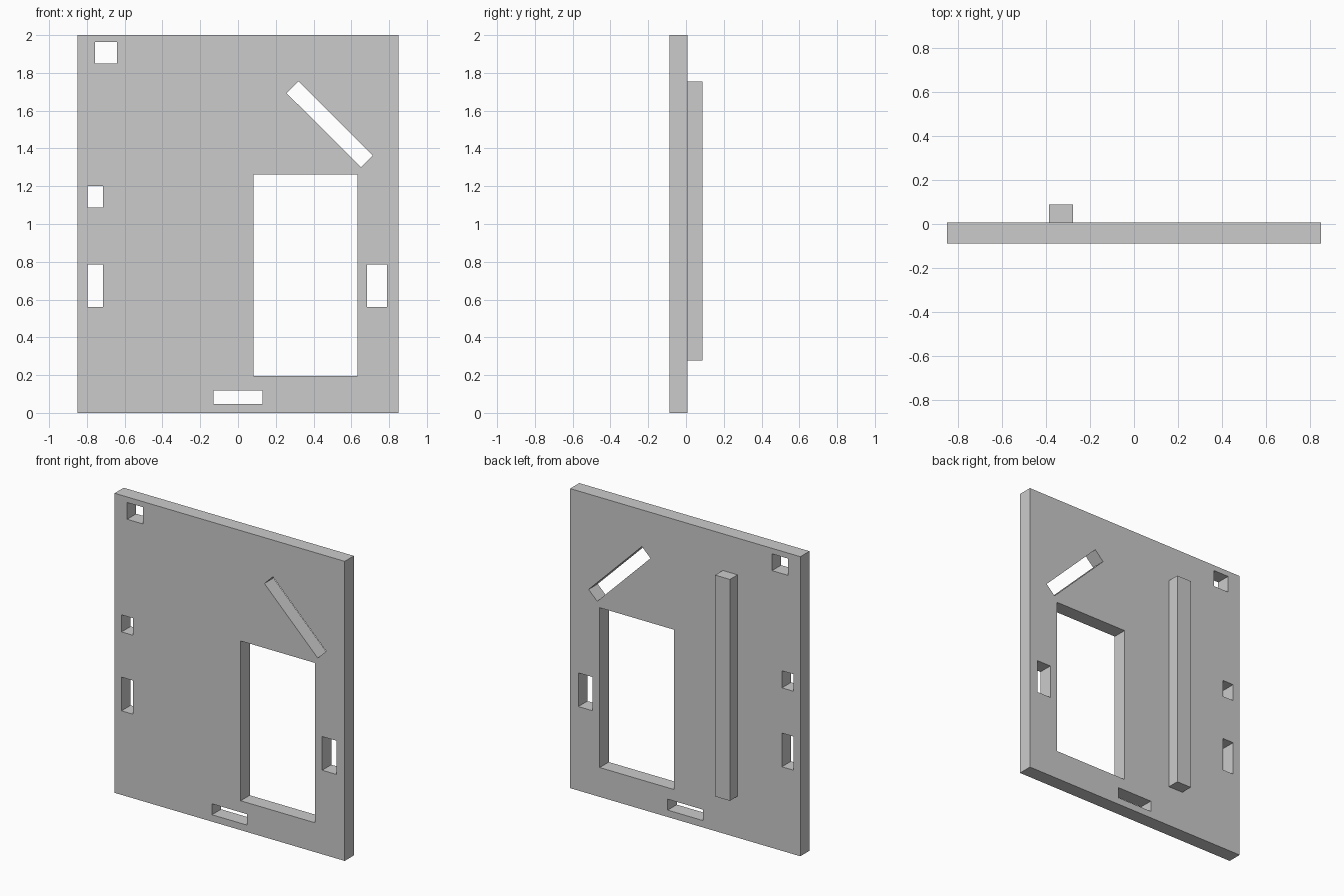
import bpy, bmesh

if "Cube" in bpy.data.objects:
    bpy.data.objects.remove(bpy.data.objects["Cube"])

FRONT, MID, BACK = -0.0885, 0.0075, 0.0885


def add_prisms(name, outlines, y0, y1):
    """Extrude closed (x, z) outlines along y into one mesh object."""
    bm = bmesh.new()
    for outline in outlines:
        face = bm.faces.new([bm.verts.new((x, y0, z)) for x, z in outline])
        ext = bmesh.ops.extrude_face_region(bm, geom=[face])
        verts = [g for g in ext["geom"] if isinstance(g, bmesh.types.BMVert)]
        bmesh.ops.translate(bm, verts=verts, vec=(0, y1 - y0, 0))
    bmesh.ops.recalc_face_normals(bm, faces=bm.faces)
    mesh = bpy.data.meshes.new(name)
    bm.to_mesh(mesh)
    bm.free()
    obj = bpy.data.objects.new(name, mesh)
    bpy.context.collection.objects.link(obj)
    return obj


def rect(x0, x1, z0, z1):
    return [(x0, z0), (x1, z0), (x1, z1), (x0, z1)]


# Flat panel and the upright bar on its back
panel = add_prisms("panel", [rect(-0.85, 0.85, 0, 2)], FRONT, MID)
add_prisms("back_bar", [rect(-0.386, -0.277, 0.277, 1.755)], MID, BACK)

# Openings through the panel
openings = [
    rect(0.082, 0.632, 0.196, 1.263),      # large window
    rect(-0.757, -0.641, 1.851, 1.963),    # top corner hole
    rect(-0.798, -0.714, 1.088, 1.202),    # upper side hole
    rect(-0.798, -0.714, 0.561, 0.786),    # lower side hole
    rect(0.684, 0.790, 0.561, 0.786),      # opposite side hole
    rect(-0.13, 0.13, 0.046, 0.119),       # bottom slot
    [(0.257, 1.693), (0.651, 1.301), (0.714, 1.363), (0.320, 1.755)],  # diagonal slot
]
cutter = add_prisms("opening_cutter", openings, FRONT - 0.1, MID + 0.1)
cutter.hide_render = True

# Cut the openings, then bake the result into the panel
mod = panel.modifiers.new("openings", 'BOOLEAN')
mod.operation = 'DIFFERENCE'
mod.solver = 'EXACT'
mod.object = cutter
bpy.context.view_layer.objects.active = panel
bpy.ops.object.modifier_apply(modifier=mod.name)
bpy.data.objects.remove(cutter)
